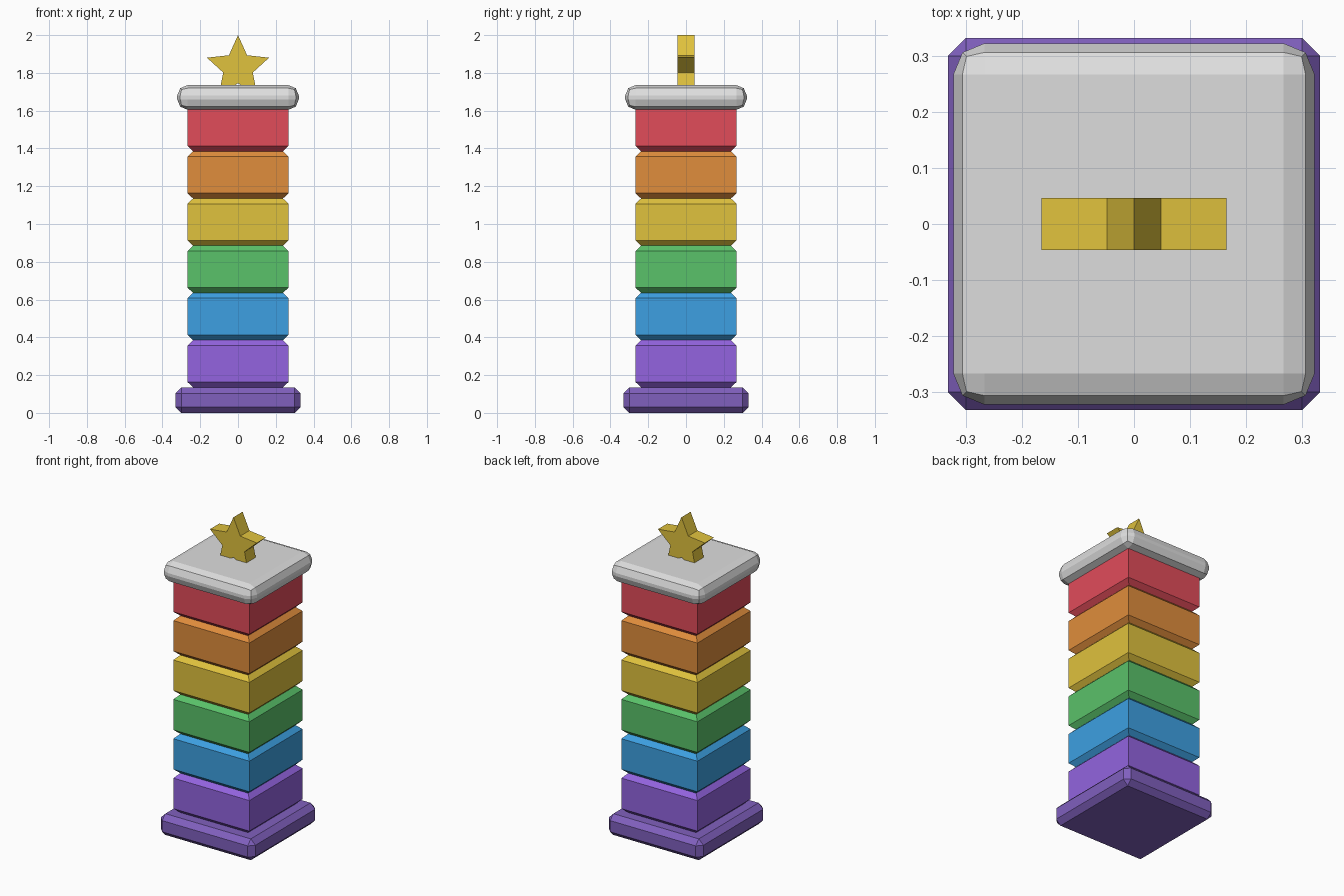
import bpy, bmesh, math

if "Cube" in bpy.data.objects:
    bpy.data.objects.remove(bpy.data.objects["Cube"])


def material(name, rgb):
    # sRGB 0-255 to linear
    lin = [((c / 255 + 0.055) / 1.055) ** 2.4 if c > 10 else c / 3294 for c in rgb]
    m = bpy.data.materials.new(name)
    m.diffuse_color = (*lin, 1)
    m.use_nodes = True
    m.node_tree.nodes["Principled BSDF"].inputs["Base Color"].default_value = m.diffuse_color
    return m


def make_object(name, bm, mat):
    bmesh.ops.recalc_face_normals(bm, faces=bm.faces)
    me = bpy.data.meshes.new(name)
    bm.to_mesh(me)
    bm.free()
    me.materials.append(mat)
    ob = bpy.data.objects.new(name, me)
    bpy.context.collection.objects.link(ob)
    return ob


def square_stack(name, levels, mat):
    # Square rings (half width, z) joined into a closed solid
    bm = bmesh.new()
    rings = [[bm.verts.new((sx * h, sy * h, z))
              for sx, sy in ((-1, -1), (1, -1), (1, 1), (-1, 1))] for h, z in levels]
    for a, b in zip(rings, rings[1:]):
        for i in range(4):
            j = (i + 1) % 4
            bm.faces.new((a[i], a[j], b[j], b[i]))
    bm.faces.new(rings[0][::-1])
    bm.faces.new(rings[-1])
    return make_object(name, bm, mat)


def bevelled_slab(name, half, z0, z1, width, segments, mat):
    ob = square_stack(name, [(half, z0), (half, z1)], mat)
    mod = ob.modifiers.new("edge_bevel", 'BEVEL')
    mod.width = width
    mod.segments = segments
    mod.limit_method = 'NONE'
    return ob


# Base plinth
bevelled_slab("base_plinth", 0.332, 0.0, 0.135, 0.032, 1,
              material("dusty purple", (128, 96, 190)))

# Six coloured blocks, chamfered at top and bottom only
gold = material("gold yellow", (224, 194, 61))
blocks = [("purple", (147, 100, 224)), ("blue", (61, 160, 226)),
          ("green", (90, 194, 106)), ("yellow", None),
          ("orange", (224, 141, 60)), ("red", (225, 76, 90))]
for i, (colour, rgb) in enumerate(blocks):
    z = 0.135 + 0.25 * i
    mat = material(colour, rgb) if rgb else gold
    square_stack(colour + "_block",
                 [(0.238, z), (0.267, z + 0.028), (0.267, z + 0.222), (0.238, z + 0.25)], mat)

# Rounded cap slab
bevelled_slab("cap_slab", 0.322, 1.605, 1.735, 0.055, 2, material("light grey", (222, 222, 222)))

# Star ornament, lower points sunk into the cap
bm = bmesh.new()
front, back = [], []
for k in range(10):
    r = 0.173 if k % 2 == 0 else 0.082
    a = math.radians(36 * k)
    x, z = r * math.sin(a), 1.827 + r * math.cos(a)
    front.append(bm.verts.new((x, -0.046, z)))
    back.append(bm.verts.new((x, 0.046, z)))
bm.faces.new(front)
bm.faces.new(back[::-1])
for k in range(10):
    j = (k + 1) % 10
    bm.faces.new((front[k], back[k], back[j], front[j]))
make_object("star_ornament", bm, gold)
